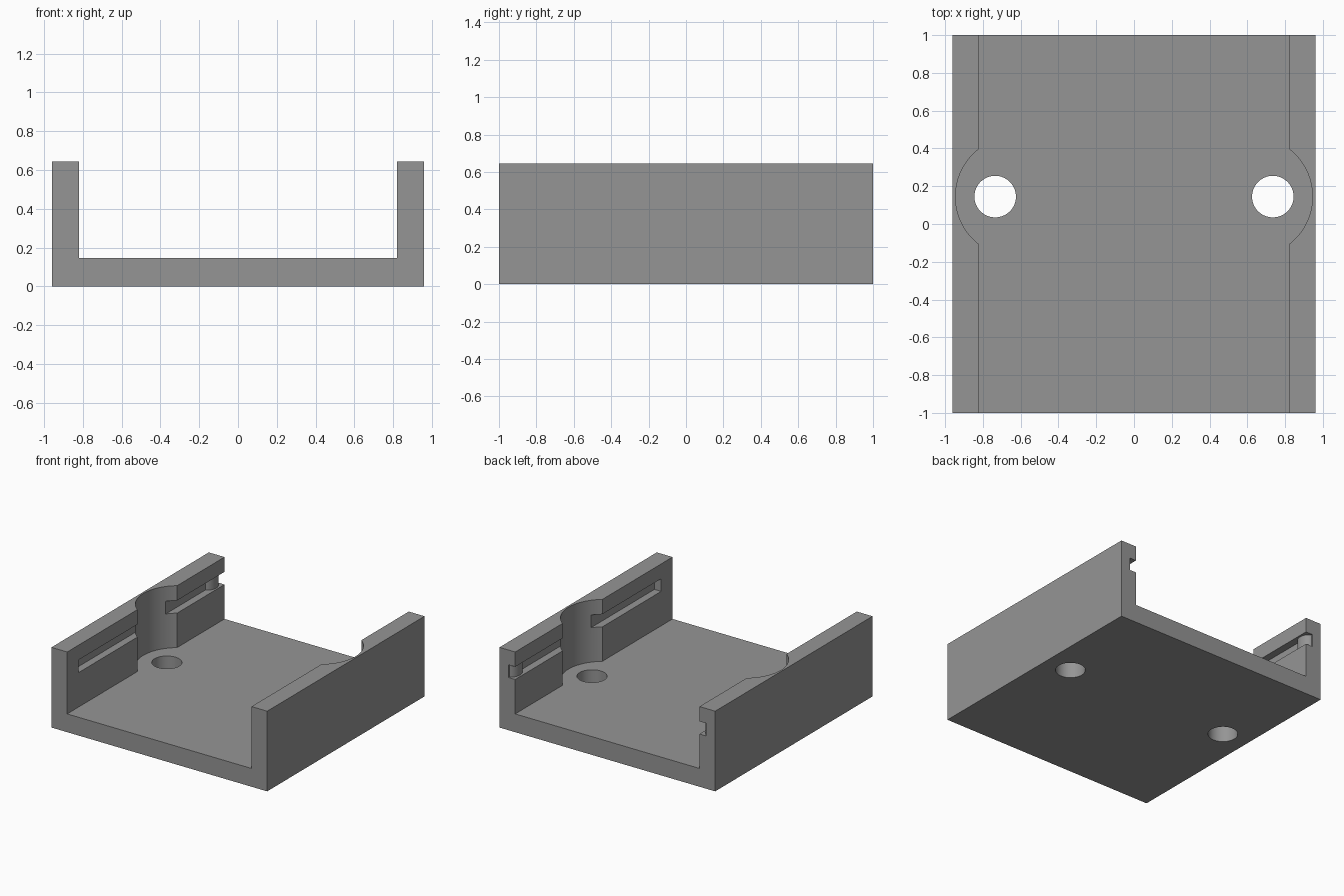
import bpy, bmesh, math

if "Cube" in bpy.data.objects:
    bpy.data.objects.remove(bpy.data.objects["Cube"])

grey = bpy.data.materials.new("plain_grey")
grey.diffuse_color = (0.3, 0.3, 0.3, 1)
grey.use_nodes = True
grey.node_tree.nodes["Principled BSDF"].inputs["Base Color"].default_value = grey.diffuse_color

W, INNER, H, FLOOR = 0.96, 0.82, 0.645, 0.147   # half width, wall face, height, floor top
GROOVE_Z, GROOVE_H, GROOVE_X = 0.424, 0.102, 0.88
HOLE_Y = 0.145


def prism(name, points, offset):
    """Closed solid from a planar outline pushed along an offset."""
    bm = bmesh.new()
    face = bm.faces.new([bm.verts.new(p) for p in points])
    top = bmesh.ops.extrude_face_region(bm, geom=[face])["geom"]
    bmesh.ops.translate(bm, vec=offset, verts=[v for v in top if isinstance(v, bmesh.types.BMVert)])
    bmesh.ops.recalc_face_normals(bm, faces=bm.faces)
    mesh = bpy.data.meshes.new(name)
    bm.to_mesh(mesh)
    bm.free()
    mesh.materials.append(grey)
    obj = bpy.data.objects.new(name, mesh)
    bpy.context.collection.objects.link(obj)
    return obj


def disc(x, y, z, r, n=64):
    return [(x + r * math.cos(2 * math.pi * i / n), y + r * math.sin(2 * math.pi * i / n), z)
            for i in range(n)]


def cut(target, cutter):
    bpy.context.view_layer.objects.active = target
    mod = target.modifiers.new("cut", 'BOOLEAN')
    mod.operation, mod.solver, mod.object = 'DIFFERENCE', 'EXACT', cutter
    bpy.ops.object.modifier_apply(modifier=mod.name)
    bpy.data.objects.remove(cutter)


def smooth(obj):
    bpy.ops.object.select_all(action='DESELECT')
    obj.select_set(True)
    bpy.context.view_layer.objects.active = obj
    bpy.ops.object.shade_smooth_by_angle(angle=math.radians(30))


# U-shaped channel body
outline = [(-W, 0), (W, 0), (W, H), (INNER, H), (INNER, FLOOR),
           (-INNER, FLOOR), (-INNER, H), (-W, H)]
body = prism("channel_body", [(x, -1, z) for x, z in outline], (0, 2, 0))

bumps = []
for s, side in ((-1, "left"), (1, "right")):
    # screw hole through the floor
    cut(body, prism("hole_cutter", disc(s * 0.735, HOLE_Y, -0.1, 0.11), (0, 0, 0.5)))
    # round recess in the wall, down to the floor
    cut(body, prism("recess_cutter", disc(s * 0.627, HOLE_Y, FLOOR, 0.318, 96), (0, 0, 1)))
    # sliding groove, closed at the front and open at the back
    a, b = s * 0.7, s * GROOVE_X
    cut(body, prism("groove_cutter", [(a, -0.855, GROOVE_Z), (b, -0.855, GROOVE_Z),
                                      (b, 1.1, GROOVE_Z), (a, 1.1, GROOVE_Z)], (0, 0, GROOVE_H)))
    # rounded catch inside the groove near its open end
    arc = [(s * (GROOVE_X + 0.01 - 0.055 * math.sin(math.pi * i / 20)),
            0.915 + 0.075 * math.cos(math.pi * i / 20), GROOVE_Z) for i in range(21)]
    bumps.append(prism(side + "_groove_catch", arc, (0, 0, GROOVE_H)))

for obj in [body] + bumps:
    smooth(obj)
